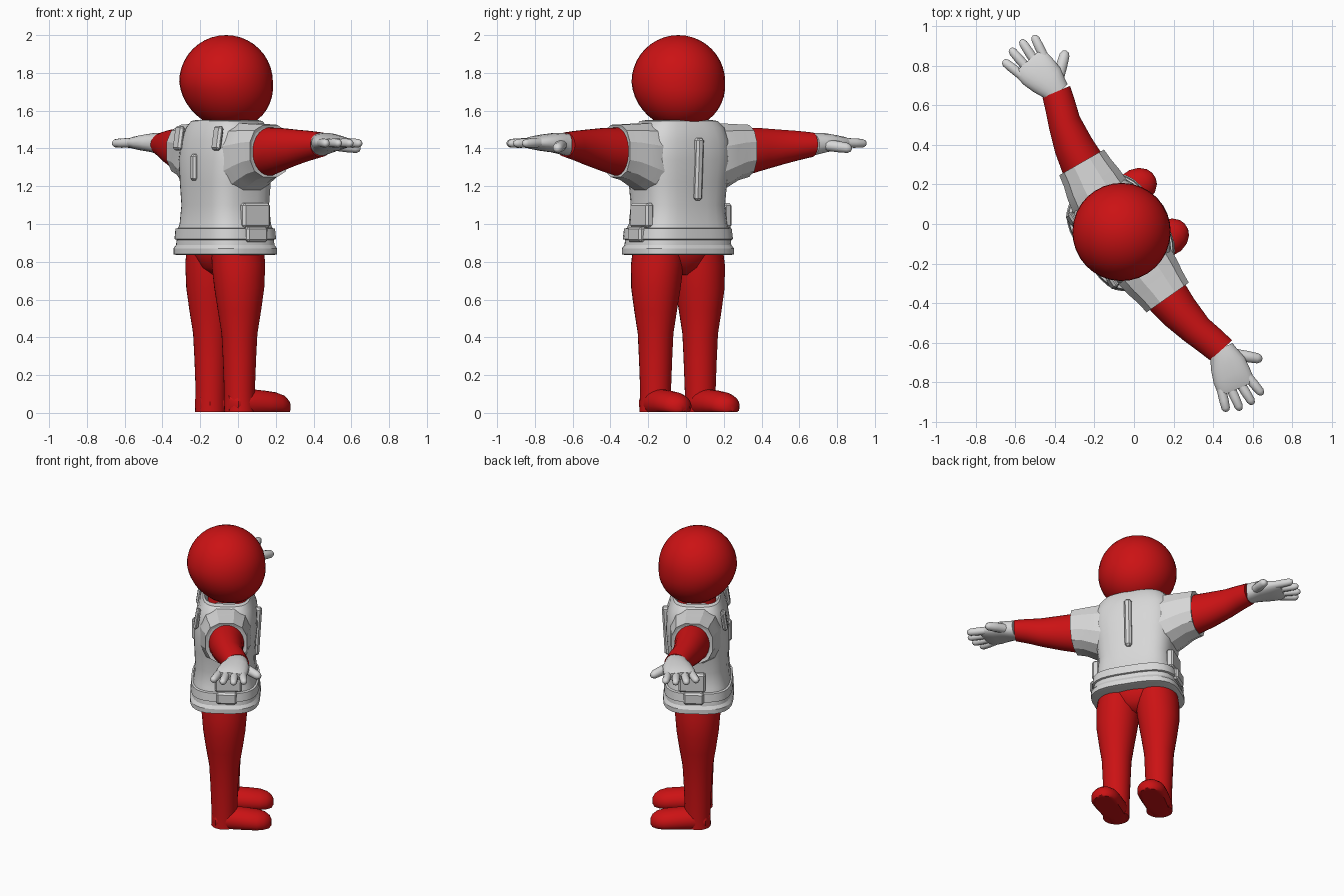
import bpy, bmesh, math
from mathutils import Vector, Matrix

# The figure is modelled facing -y, then the whole body is turned
TURN = Matrix.Rotation(math.radians(122.5), 4, 'Z')


def material(name, rgb):
    m = bpy.data.materials.new(name)
    m.diffuse_color = (*rgb, 1)
    return m


RED = material("red", (0.60, 0.006, 0.007))
WHITE = material("off_white", (0.68, 0.68, 0.68))


def finish(name, bm, mat, angle=40):
    bmesh.ops.recalc_face_normals(bm, faces=bm.faces)
    bm.transform(TURN)
    me = bpy.data.meshes.new(name)
    bm.to_mesh(me)
    bm.free()
    me.materials.append(mat)
    ob = bpy.data.objects.new(name, me)
    bpy.context.collection.objects.link(ob)
    bpy.ops.object.select_all(action='DESELECT')
    ob.select_set(True)
    bpy.context.view_layer.objects.active = ob
    bpy.ops.object.shade_smooth_by_angle(angle=math.radians(angle))
    return ob


def loft(name, rings, mat, n=20, power=2.0, angle=40, floor=None, side=1):
    """rings: (x, y, z, half width, half height); side=-1 mirrors in x."""
    d = (Vector(rings[-1][:3]) - Vector(rings[0][:3])).normalized()
    if abs(d.z) > 0.8:
        u, v = Vector((1, 0, 0)), Vector((0, 1, 0))
    else:
        u, v = d.cross(Vector((0, 0, 1))).normalized(), Vector((0, 0, 1))
    bm = bmesh.new()
    loops = []
    for x, y, z, a, b in rings:
        loop = []
        for i in range(n):
            t = 2 * math.pi * (i + 0.5) / n
            c, s = math.cos(t), math.sin(t)
            p = (Vector((x, y, z))
                 + u * a * math.copysign(abs(c) ** (2 / power), c)
                 + v * b * math.copysign(abs(s) ** (2 / power), s))
            if floor is not None:
                p.z = max(p.z, floor)
            p.x *= side
            loop.append(bm.verts.new(p))
        loops.append(loop)
    for l0, l1 in zip(loops, loops[1:]):
        for i in range(n):
            j = (i + 1) % n
            bm.faces.new((l0[i], l0[j], l1[j], l1[i]))
    bm.faces.new(loops[0])
    bm.faces.new(loops[-1])
    return finish(name, bm, mat, angle)


def finger(name, p, q, r, side):
    p, q = Vector(p), Vector(q)
    rings = [(*p.lerp(q, t), r * k, r * k)
             for t, k in ((0, 1), (0.5, 1), (0.85, 0.9), (0.96, 0.6), (1, 0.2))]
    loft(name, rings, WHITE, n=10, angle=60, side=side)


def block(name, centre, size, mat, tilt=0, axis='X', bevel=0.012):
    bm = bmesh.new()
    bmesh.ops.create_cube(bm, size=1)
    bm.transform(Matrix.Translation(centre) @ Matrix.Rotation(tilt, 4, axis)
                 @ Matrix.Diagonal((*size, 1)))
    bmesh.ops.bevel(bm, geom=bm.edges[:], offset=bevel, segments=1, affect='EDGES')
    return finish(name, bm, mat, 25)


# Head: ball with the chin pushed slightly forward
bm = bmesh.new()
bmesh.ops.create_uvsphere(bm, u_segments=32, v_segments=20, radius=0.248)
for v in bm.verts:
    if v.co.z < 0:
        v.co.y += 0.12 * v.co.z
bm.transform(Matrix.Translation((0, 0.075, 1.752)))
finish("head", bm, RED, 60)
loft("neck", [(0, 0.07, 1.42, 0.13, 0.13), (0, 0.065, 1.53, 0.125, 0.125),
              (0, 0.06, 1.60, 0.11, 0.11)], RED)

# Vest body, with the neck opening folded in at the top
loft("vest_body", [
    (0, 0.08, 0.835, 0.27, 0.20), (0, 0.08, 0.84, 0.285, 0.222),
    (0, 0.08, 0.87, 0.285, 0.222), (0, 0.08, 0.89, 0.272, 0.21),
    (0, 0.08, 0.97, 0.262, 0.205), (0, 0.08, 1.00, 0.248, 0.198),
    (0, 0.08, 1.10, 0.238, 0.190), (0, 0.08, 1.22, 0.25, 0.195),
    (0, 0.075, 1.34, 0.265, 0.200), (0, 0.07, 1.44, 0.26, 0.19),
    (0, 0.07, 1.51, 0.235, 0.170), (0, 0.07, 1.545, 0.20, 0.15),
    (0, 0.07, 1.55, 0.165, 0.14), (0, 0.07, 1.51, 0.13, 0.12)],
    WHITE, n=28, power=3.2, angle=25)

# Belt band around the waist
loft("belt", [(0, 0.08, 0.915, 0.265, 0.205), (0, 0.08, 0.92, 0.28, 0.218),
              (0, 0.08, 0.975, 0.273, 0.214), (0, 0.08, 0.98, 0.25, 0.198)],
     WHITE, n=28, power=3.2, angle=25)

# Front closing flap and spine ridge
block("front_ridge", (0, -0.118, 1.29), (0.045, 0.05, 0.33), WHITE, 0.06)
block("spine_ridge", (0, 0.27, 1.30), (0.05, 0.04, 0.14), WHITE)

for side, tag in ((1, "left"), (-1, "right")):
    # Faceted short sleeve
    loft("sleeve_" + tag, [
        (0.10, 0.07, 1.36, 0.15, 0.18), (0.20, 0.07, 1.345, 0.165, 0.195),
        (0.28, 0.065, 1.365, 0.155, 0.170), (0.34, 0.06, 1.38, 0.142, 0.152),
        (0.405, 0.056, 1.387, 0.134, 0.142), (0.40, 0.056, 1.387, 0.118, 0.125)],
        WHITE, n=12, power=2.5, angle=15, side=side)
    # Arm
    loft("arm_" + tag, [
        (0.25, 0.06, 1.38, 0.115, 0.125), (0.40, 0.055, 1.383, 0.112, 0.128),
        (0.50, 0.045, 1.395, 0.100, 0.113), (0.62, 0.022, 1.407, 0.084, 0.092),
        (0.70, -0.005, 1.415, 0.080, 0.078), (0.775, -0.028, 1.42, 0.076, 0.065)],
        RED, n=24, side=side)
    # Glove palm
    loft("palm_" + tag, [
        (0.765, -0.028, 1.42, 0.070, 0.060), (0.80, -0.028, 1.425, 0.074, 0.057),
        (0.85, -0.020, 1.43, 0.092, 0.051), (0.91, -0.005, 1.43, 0.100, 0.043),
        (0.96, 0.004, 1.43, 0.100, 0.034), (0.985, 0.006, 1.43, 0.092, 0.024)],
        WHITE, n=20, power=2.3, angle=60, side=side)
    # Fingers, fanned outward
    for i, (y0, y1, x1) in enumerate(((-0.068, -0.085, 1.078), (-0.020, -0.018, 1.093),
                                      (0.030, 0.052, 1.085), (0.076, 0.115, 1.052))):
        finger(f"finger_{i + 1}_{tag}", (0.94, y0, 1.43), (x1, y1, 1.427), 0.025, side)
    finger("thumb_" + tag, (0.82, -0.065, 1.42), (0.925, -0.18, 1.40), 0.030, side)
    # Leg
    loft("leg_" + tag, [
        (0.143, 0.08, 0.006, 0.083, 0.083), (0.14, 0.08, 0.12, 0.082, 0.082),
        (0.14, 0.08, 0.28, 0.088, 0.088), (0.14, 0.08, 0.42, 0.094, 0.096),
        (0.14, 0.08, 0.54, 0.112, 0.116), (0.138, 0.08, 0.66, 0.130, 0.134),
        (0.13, 0.08, 0.78, 0.138, 0.144), (0.12, 0.08, 0.92, 0.125, 0.145)],
        RED, n=24, side=side)
    # Rounded shoe with a flat sole
    loft("foot_" + tag, [
        (0.143, 0.16, 0.05, 0.03, 0.05), (0.143, 0.13, 0.05, 0.07, 0.065),
        (0.145, 0.04, 0.05, 0.084, 0.078), (0.15, -0.06, 0.045, 0.090, 0.074),
        (0.153, -0.13, 0.04, 0.090, 0.070), (0.153, -0.175, 0.035, 0.074, 0.061),
        (0.153, -0.205, 0.03, 0.046, 0.045), (0.153, -0.217, 0.03, 0.016, 0.022)],
        RED, n=24, floor=0.004, side=side)
    # Side pocket with flap, and back shoulder strap
    block("pocket_" + tag, (side * 0.245, 0.05, 1.045), (0.05, 0.17, 0.13), WHITE)
    block("belt_pouch_" + tag, (side * 0.268, 0.06, 0.945), (0.05, 0.13, 0.08), WHITE)
    block("back_strap_" + tag, (side * 0.19, 0.25, 1.455), (0.07, 0.03, 0.13), WHITE, 0.15)

# Hips joining the legs
loft("hips", [(0, 0.08, 0.73, 0.05, 0.07), (0, 0.08, 0.77, 0.15, 0.12),
              (0, 0.08, 0.84, 0.22, 0.15), (0, 0.08, 0.92, 0.22, 0.15)], RED, n=24)
